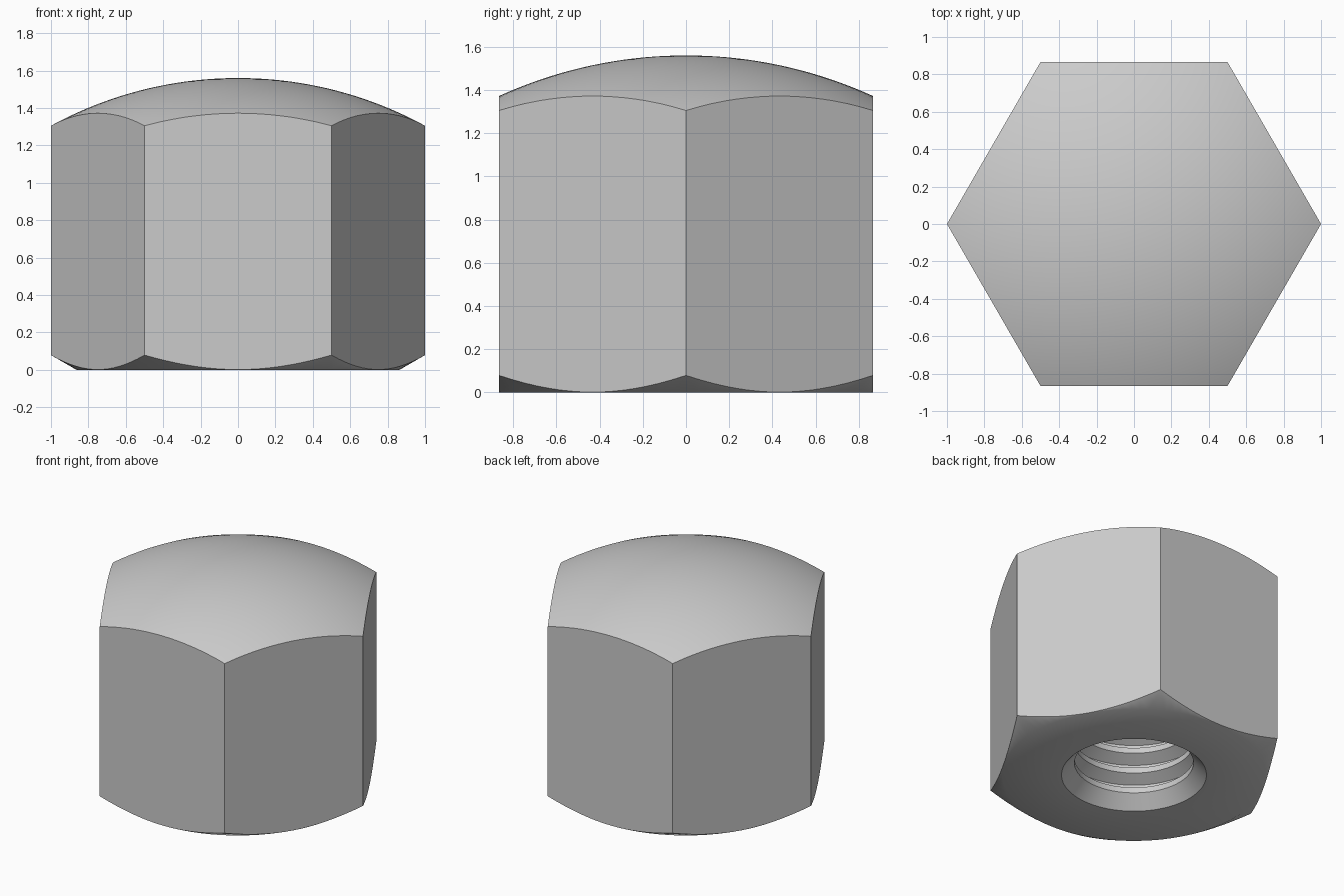
import bpy, bmesh, math

if "Cube" in bpy.data.objects:
    bpy.data.objects.remove(bpy.data.objects["Cube"])

SEG = 96          # turning segments
OUT = 1.15        # turned blank is wider than the hexagon
DOME_R, TOP = 2.088, 1.56


def lathe(name, profile):
    """Revolve a profile of (r, z) points, with both ends on the axis."""
    bm = bmesh.new()
    rings = []
    for r, z in profile:
        if r == 0:
            rings.append([bm.verts.new((0, 0, z))] * SEG)
        else:
            rings.append([bm.verts.new((r * math.cos(math.tau * i / SEG),
                                        r * math.sin(math.tau * i / SEG), z))
                          for i in range(SEG)])
    for a, b in zip(rings, rings[1:]):
        for i in range(SEG):
            j = (i + 1) % SEG
            bm.faces.new(list(dict.fromkeys((a[i], a[j], b[j], b[i]))))
    bmesh.ops.recalc_face_normals(bm, faces=bm.faces)
    mesh = bpy.data.meshes.new(name)
    bm.to_mesh(mesh)
    bm.free()
    obj = bpy.data.objects.new(name, mesh)
    bpy.context.collection.objects.link(obj)
    return obj


# Blind threaded hole, from the closed end down to the countersunk mouth
minor, major, pitch, turns = 0.39, 0.47, 0.15, 7
hole = [(0.475, 0.0), (minor, 0.09)]
for k in range(turns):
    z = 0.09 + k * pitch
    hole += [(minor, z + 0.04), (major, z + 0.086),
             (major, z + 0.104), (minor, z + pitch)]
end = 0.09 + turns * pitch
hole += [(minor, end + 0.03), (0, end + 0.03)]
hole.reverse()

# Outside of the blank: flat base, 30 degree chamfer, spherical dome
outside = [(0.864, 0.0), (OUT, (OUT - 0.864) * math.tan(math.radians(30)))]
for i in range(25):
    r = OUT * (1 - i / 24)
    outside.append((r, TOP - DOME_R + math.sqrt(DOME_R ** 2 - r * r)))
blank = lathe("turned_blank", hole + outside)

# Hexagonal body, cut to the turned shape
bpy.ops.mesh.primitive_cylinder_add(vertices=6, radius=1, depth=3,
                                    location=(0, 0, 0.8),
                                    rotation=(0, 0, math.radians(30)))
nut = bpy.context.object
nut.name = "domed_hex_nut"
bpy.ops.object.transform_apply(location=True, rotation=True, scale=True)
mod = nut.modifiers.new("turned_shape", 'BOOLEAN')
mod.operation = 'INTERSECT'
mod.solver = 'EXACT'
mod.object = blank
bpy.ops.object.modifier_apply(modifier=mod.name)
bpy.data.objects.remove(blank)
bpy.ops.object.shade_smooth_by_angle(angle=math.radians(35))
